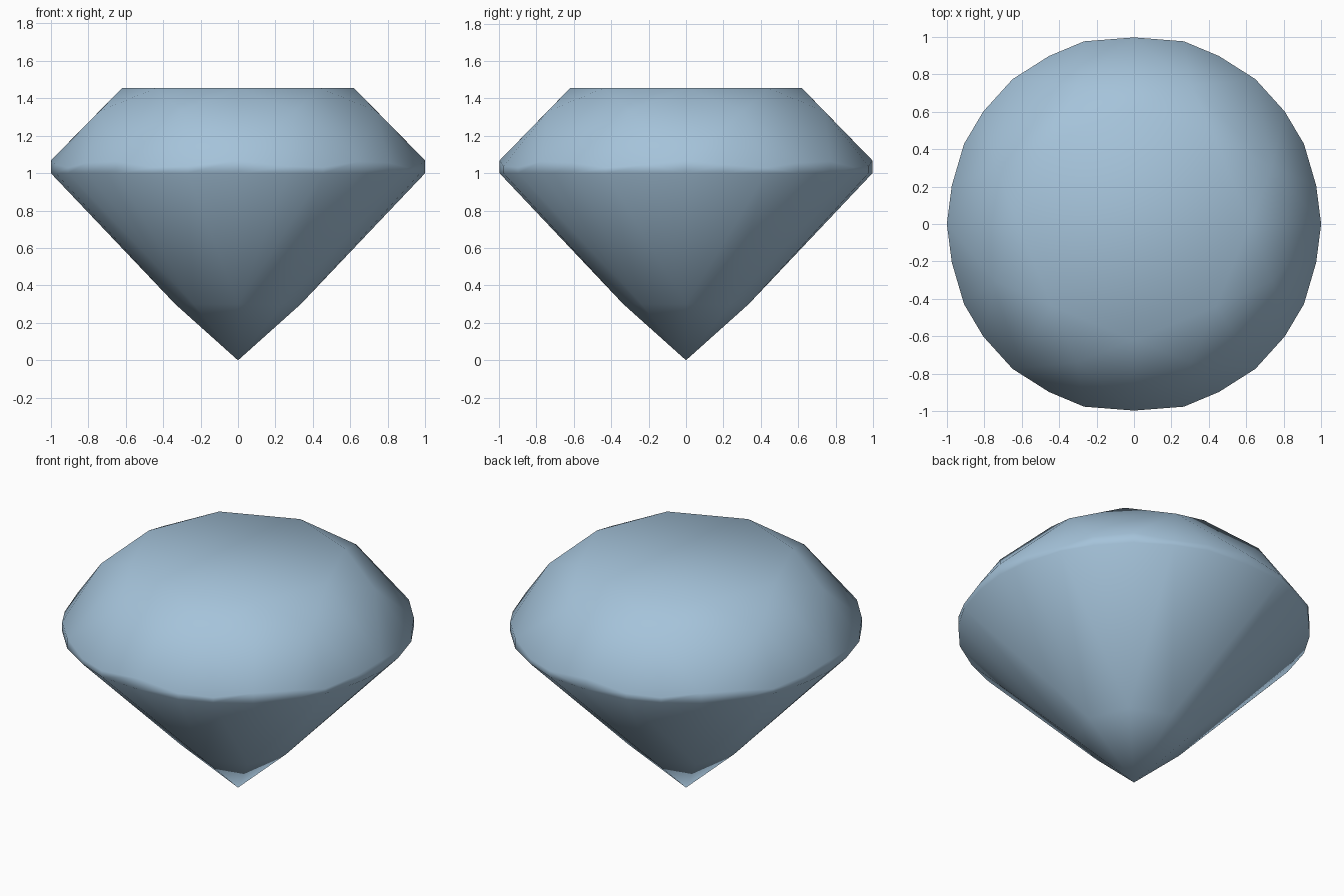
import bpy, bmesh, math

if "Cube" in bpy.data.objects:
    bpy.data.objects.remove(bpy.data.objects["Cube"])

# Material: one pale blue
mat = bpy.data.materials.new("pale blue")
mat.diffuse_color = (0.376, 0.546, 0.701, 1.0)
mat.use_nodes = True
mat.node_tree.nodes["Principled BSDF"].inputs["Base Color"].default_value = mat.diffuse_color

bm = bmesh.new()


def put(r, deg, z):
    a = math.radians(deg)
    bm.verts.new((r * math.cos(a), r * math.sin(a), z))


# Table corners, crown star points and pavilion knees, eightfold
for k in range(8):
    put(0.62, 45 * k, 1.455)
    put(0.80, 45 * k + 22.5, 1.332)
    put(0.335, 45 * k, 0.30)

# Girdle band: one quarter of the outline (angle, radius), mirrored round
quarter = [(0, 1.0), (11.9, 0.995), (25.2, 1.004), (36.7, 1.005),
           (50.0, 1.01), (63.1, 1.006), (74.7, 1.012), (90, 0.997)]
outline = set()
for a, r in quarter:
    for b in (a, 180 - a, 180 + a, 360 - a):
        outline.add((round(b % 360, 2), r))
for a, r in sorted(outline):
    put(r, a, 1.0)
    put(r, a, 1.048 + 0.02 * math.cos(math.radians(8 * a)))

# Culet point
bm.verts.new((0, 0, 0))

# A cut stone is convex, so the hull gives all the facets
bmesh.ops.convex_hull(bm, input=bm.verts[:])
bmesh.ops.dissolve_limit(bm, angle_limit=math.radians(1),
                         verts=bm.verts[:], edges=bm.edges[:])
bmesh.ops.recalc_face_normals(bm, faces=bm.faces[:])
for f in bm.faces:
    f.smooth = True

mesh = bpy.data.meshes.new("cut_gem")
bm.to_mesh(mesh)
bm.free()
mesh.materials.append(mat)
bpy.context.collection.objects.link(bpy.data.objects.new("cut_gem", mesh))
